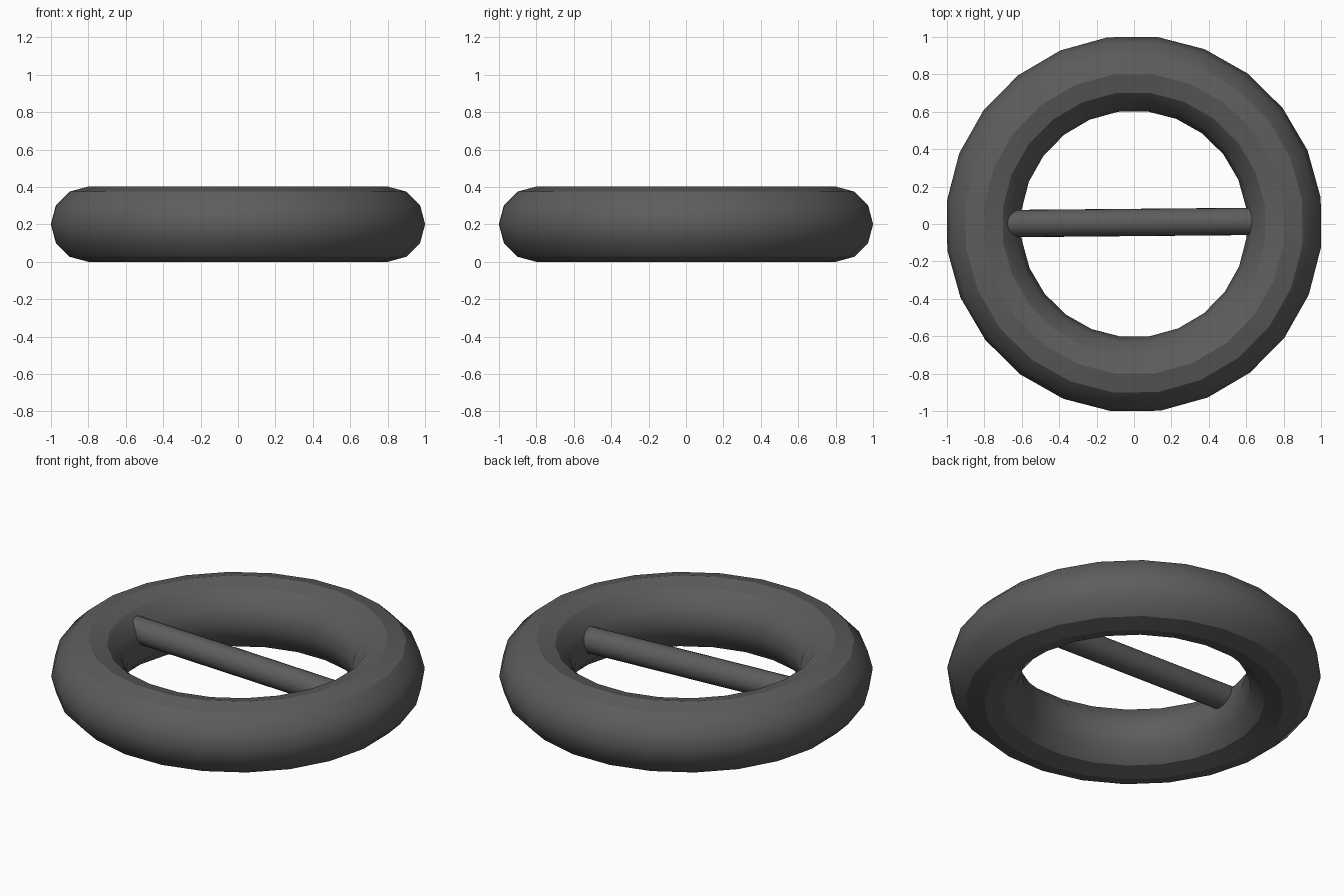
import bpy
from math import radians
from mathutils import Vector

if "Cube" in bpy.data.objects:
    bpy.data.objects.remove(bpy.data.objects["Cube"])

# Dark grey finish shared by both parts
dark = bpy.data.materials.new("dark_grey")
dark.diffuse_color = (0.11, 0.11, 0.11, 1)
dark.use_nodes = True
dark.node_tree.nodes["Principled BSDF"].inputs["Base Color"].default_value = dark.diffuse_color


def finish(obj, name):
    obj.name = name
    obj.data.materials.append(dark)
    bpy.ops.object.select_all(action='DESELECT')
    obj.select_set(True)
    bpy.context.view_layer.objects.active = obj
    bpy.ops.object.shade_smooth_by_angle(angle=radians(30))


# Thick ring lying flat: 24 segments around, 12 in the cross-section
bpy.ops.mesh.primitive_torus_add(
    major_radius=0.807, minor_radius=0.201, major_segments=24, minor_segments=12,
    location=(0, 0, 0.201), rotation=(0, 0, radians(8)))
finish(bpy.context.object, "ring")

# Slightly tilted crossbar whose ends sink into the inner wall of the ring
start = Vector((-0.69, 0.002, 0.278))
end = Vector((0.645, 0.014, 0.232))
axis = end - start
bpy.ops.mesh.primitive_cylinder_add(
    vertices=24, radius=0.073, depth=axis.length, location=(start + end) / 2,
    rotation=axis.to_track_quat('Z', 'Y').to_euler())
finish(bpy.context.object, "crossbar")
